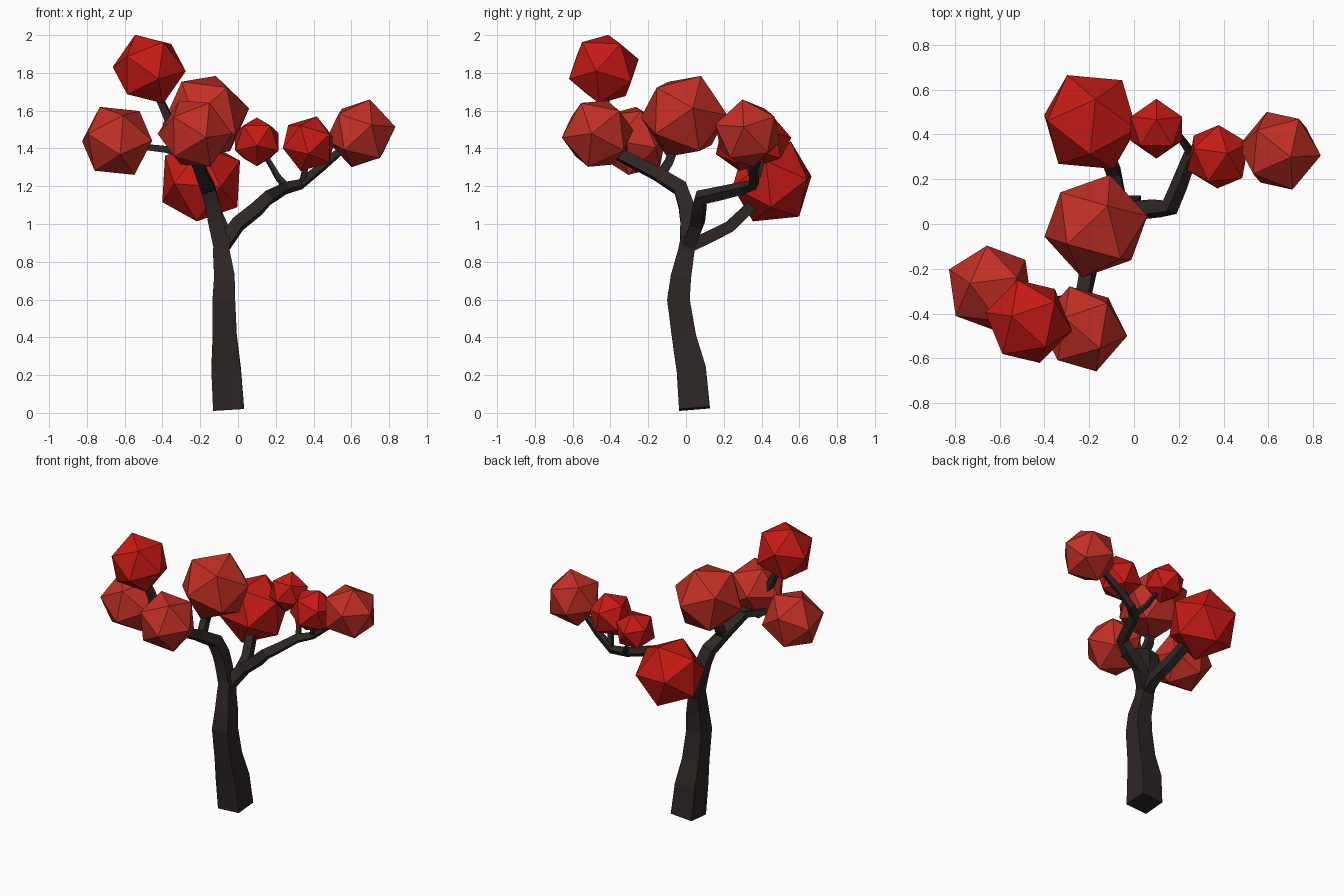
import bpy, bmesh
from mathutils import Vector, Matrix

if "Cube" in bpy.data.objects:
    bpy.data.objects.remove(bpy.data.objects["Cube"])


def material(name, rgb):
    m = bpy.data.materials.new(name)
    m.diffuse_color = (*rgb, 1)
    m.use_nodes = True
    m.node_tree.nodes["Principled BSDF"].inputs["Base Color"].default_value = m.diffuse_color
    return m


bark = material("bark", (0.026, 0.019, 0.018))
deep_red = material("deep_red", (0.56, 0.010, 0.007))
light_red = material("light_red", (0.53, 0.028, 0.018))


def add_object(name, bm, mat):
    bmesh.ops.recalc_face_normals(bm, faces=bm.faces)
    mesh = bpy.data.meshes.new(name)
    bm.to_mesh(mesh)
    bm.free()
    mesh.materials.append(mat)
    ob = bpy.data.objects.new(name, mesh)
    bpy.context.collection.objects.link(ob)
    return ob


def limb(name, points):
    """Four-sided tube through (x, y, z, half_width) points."""
    bm = bmesh.new()
    pts = [Vector(p[:3]) for p in points]
    rings, side, last = [], Vector((1, 0, 0)), len(pts) - 1
    if abs((pts[1] - pts[0]).normalized().x) > 0.9:
        side = Vector((0, 1, 0))
    for i, p in enumerate(pts):
        t = Vector()
        if i > 0:
            t += (p - pts[i - 1]).normalized()
        if i < last:
            t += (pts[i + 1] - p).normalized()
        t.normalize()
        side = (side - t * side.dot(t)).normalized()
        up = t.cross(side)
        w = points[i][3]
        rings.append([bm.verts.new(p + w * (a * side + b * up))
                      for a, b in ((1, 1), (-1, 1), (-1, -1), (1, -1))])
    for r, s in zip(rings, rings[1:]):
        for k in range(4):
            n = (k + 1) % 4
            bm.faces.new((r[k], r[n], s[n], s[k]))
    bm.faces.new(rings[0])
    bm.faces.new(rings[-1])
    return add_object(name, bm, bark)


def foliage(name, centre, radius, p, q, mat):
    """Icosahedron turned so that p and q (or -q) point at vertices."""
    z, x = Vector(p).normalized(), Vector(q)
    if x.dot(z) < 0:
        x = -x
    x = (x - z * x.dot(z)).normalized()
    rot = Matrix((x, z.cross(x), z)).transposed().to_4x4()
    bm = bmesh.new()
    bmesh.ops.create_icosphere(bm, subdivisions=1, radius=radius,
                               matrix=Matrix.Translation(centre) @ rot)
    return add_object(name, bm, mat)


# Trunk
limb("trunk", [(-.05, .045, .022, .082), (-.063, .028, .23, .078),
               (-.07, -.01, .4, .064), (-.075, -.04, .6, .06),
               (-.072, -.027, .72, .054), (-.088, 0, .85, .044),
               (-.085, .015, .93, .042)])

# Main branches
limb("front_branch", [(-.088, .01, .88, .042), (-.12, .01, 1.02, .04),
                      (-.135, 0, 1.1, .04), (-.16, -.03, 1.19, .038),
                      (-.195, -.16, 1.27, .032), (-.23, -.34, 1.36, .028),
                      (-.23, -.44, 1.43, .022)])
limb("right_branch", [(-.085, .01, .88, .036), (0, .06, 1.0, .034),
                      (.1, .07, 1.08, .033), (.16, .075, 1.14, .03),
                      (.2, .17, 1.16, .027), (.25, .3, 1.19, .024),
                      (.33, .36, 1.21, .021), (.44, .36, 1.3, .019),
                      (.58, .34, 1.42, .015)])
limb("back_branch", [(-.085, .01, .88, .034), (-.07, .12, .93, .032),
                     (-.09, .23, .985, .03), (-.13, .33, 1.08, .028),
                     (-.18, .42, 1.18, .022)])

# Twigs
limb("left_twig", [(-.225, -.32, 1.35, .022), (-.38, -.35, 1.395, .018),
                   (-.6, -.3, 1.42, .014)])
limb("upper_twig", [(-.24, -.35, 1.37, .024), (-.36, -.42, 1.54, .021),
                    (-.44, -.43, 1.72, .016)])
limb("middle_twig", [(-.19, -.14, 1.25, .026), (-.2, -.09, 1.33, .024),
                     (-.18, -.03, 1.48, .018)])
limb("back_twig", [(.26, .31, 1.19, .016), (.21, .38, 1.25, .013),
                   (.17, .4, 1.32, .011), (.11, .42, 1.41, .009)])
limb("right_twig", [(.34, .36, 1.22, .016), (.36, .33, 1.31, .014),
                    (.37, .31, 1.4, .011)])

# Foliage: name, centre, radius, two vertex directions, colour
clumps = [
    ("top", (-.47, -.435, 1.82), .198, (-.38, .12, .92), (.97, -.2, 0), deep_red),
    ("left", (-.64, -.285, 1.44), .203, (-.46, .1, .9), (-.9, .4, 0), light_red),
    ("front", (-.228, -.468, 1.478), .2, (.3, -.95, -.1), (.9, -.15, 0), light_red),
    ("middle", (-.17, -.01, 1.57), .238, (.22, .38, .9), (.95, .2, .2), light_red),
    ("back", (-.195, .455, 1.225), .235, (.1, .43, .9), (-.46, .9, .08), deep_red),
    ("small_back", (.10, .425, 1.435), .135, (0, .3, .95), (0, .95, .2), deep_red),
    ("small_right", (.375, .30, 1.425), .152, (.28, .1, .95), (0, .95, .3), deep_red),
    ("right", (.65, .327, 1.48), .188, (.25, -.15, .92), (.95, -.1, .1), light_red),
]
for name, centre, radius, p, q, mat in clumps:
    foliage(name + "_foliage", centre, radius, p, q, mat)
